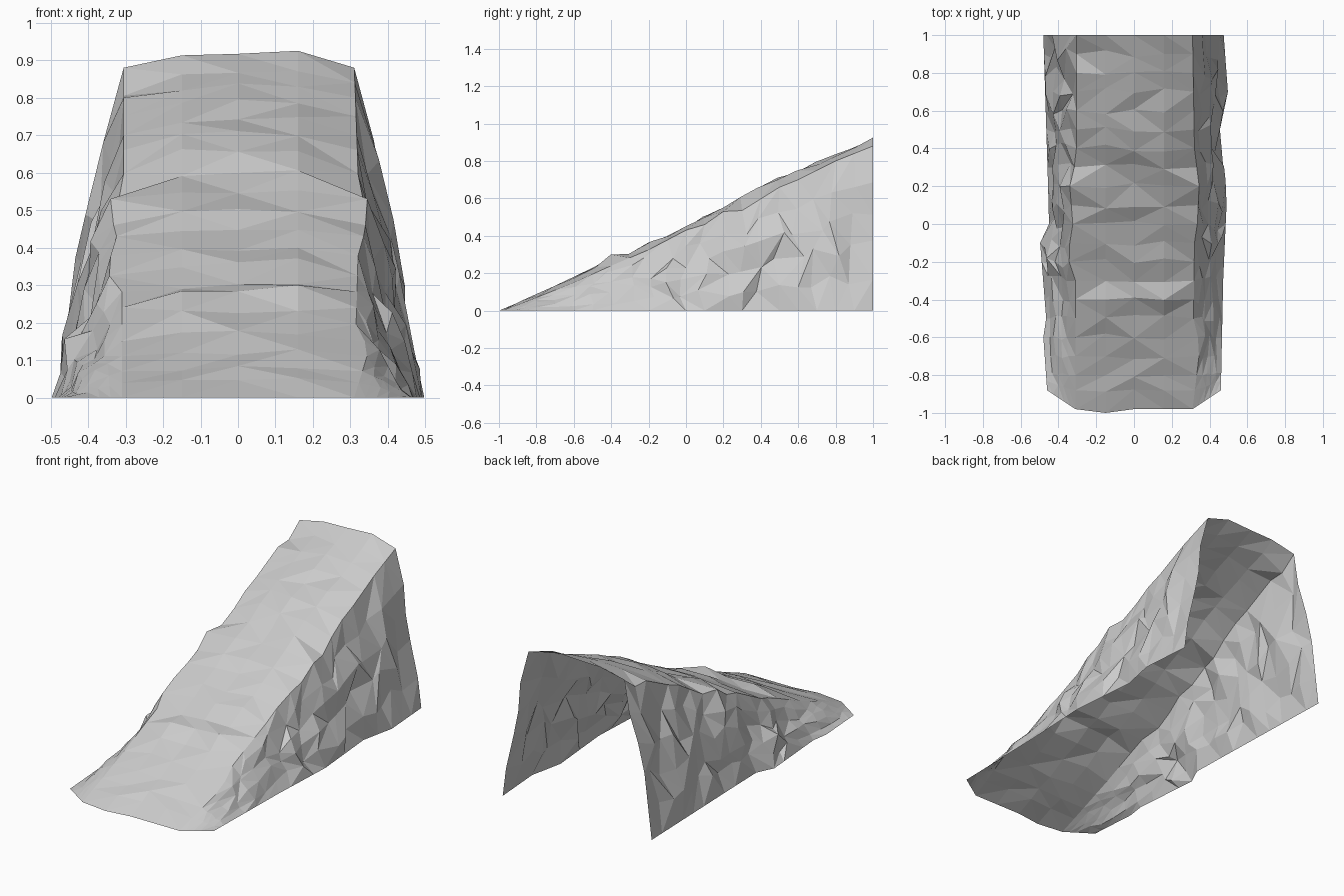
import bpy, bmesh, random

if "Cube" in bpy.data.objects:
    bpy.data.objects.remove(bpy.data.objects["Cube"])

random.seed(7)

# Profiles along y: ridge height, edge height, and outline of each foot
CREST = [(-.98, 0), (-.8, .09), (-.6, .175), (-.4, .29), (-.3, .31), (-.2, .37), (0, .45),
         (.2, .56), (.4, .665), (.6, .75), (.8, .835), (1, .925)]
EDGE = [(-.98, 0), (-.8, .07), (-.6, .15), (-.4, .24), (-.2, .325), (0, .43), (.1, .46),
        (.2, .53), (.3, .535), (.5, .66), (.6, .70), (.8, .80), (1, .88)]
FOOT_R = [(-.88, .46), (-.3, .472), (.1, .49), (.5, .455), (.7, .497), (1, .475)]
FOOT_L = [(-.88, .46), (-.6, .48), (-.5, .465), (-.1, .497), (0, .45), (.2, .455), (1, .48)]
RIM_R = [(-.98, .31), (-.65, .35), (-.5, .315), (-.1, .32), (0, .335), (.2, .345), (.4, .32), (1, .31)]
RIM_L = [(-.98, .31), (-.3, .31), (-.15, .36), (-.05, .32), (.2, .34), (.35, .305), (1, .305)]


def lerp(table, y):
    if y <= table[0][0]:
        return table[0][1]
    for (a, u), (b, v) in zip(table, table[1:]):
        if y <= b:
            return u + (v - u) * (y - a) / (b - a)
    return table[-1][1]


def jit(amount):
    return random.uniform(-amount, amount)


ROWS = [-.98, -.88] + [round(-.8 + .1 * i, 2) for i in range(19)]
LEVELS = 5


def wall(y, side):
    """Points from the rim down to the foot of one side wall."""
    foot, rim = (FOOT_R, RIM_R) if side > 0 else (FOOT_L, RIM_L)
    top = lerp(EDGE, y)
    y_foot = max(y, -.88 + (y + .98) * .5)
    x_rim, x_foot = lerp(rim, y), lerp(foot, y_foot)
    rough = min(1, top / .35)
    points = []
    for k in range(LEVELS + 1):
        t = k / LEVELS
        inner = 0 < k < LEVELS
        end = y in (ROWS[0], ROWS[-1])
        n = rough if inner else 0
        # slightly bulging wall with random facets
        x = x_rim + (x_foot - x_rim) * t + .05 * rough * t * (1 - t) + jit(.024) * n
        yy = y + (y_foot - y) * t + (0 if end else jit(.035) * n)
        z = top * (1 - t) + jit(.03) * n
        points.append((side * x, yy, z))
    return points


def section(y):
    """Full open cross-section: left foot, slope, right foot."""
    left = wall(y, -1)[::-1]
    right = wall(y, 1)
    slope = []
    for x, drop in ((-.15, .012), (0, .008), (.16, 0)):
        end = y in (ROWS[0], ROWS[-1])
        z = 0 if y == ROWS[0] else lerp(CREST, y) - drop + (0 if end else jit(.012))
        yy = y if end else y + jit(.02)
        if y == ROWS[0] and x < -.1:
            yy = -1
        slope.append((x, yy, z))
    return left + slope + right


# Rocky ramp shell, open underneath and at the back
bm = bmesh.new()
grid = [[bm.verts.new(p) for p in section(y)] for y in ROWS]
for row, nxt in zip(grid, grid[1:]):
    for i in range(len(row) - 1):
        a, b, c, d = row[i], row[i + 1], nxt[i + 1], nxt[i]
        if random.random() < .5:
            tris = ((a, b, c), (a, c, d))
        else:
            tris = ((a, b, d), (b, c, d))
        for tri in tris:
            bm.faces.new(tri)

# Chipped notch at the upper left corner of the slope
grid[-2][LEVELS].co.z -= .035
grid[-2][LEVELS + 1].co.z -= .015

bmesh.ops.remove_doubles(bm, verts=bm.verts, dist=.0005)
mesh = bpy.data.meshes.new("rock_ramp")
bm.to_mesh(mesh)
bm.free()
ramp = bpy.data.objects.new("rock_ramp", mesh)
bpy.context.collection.objects.link(ramp)
